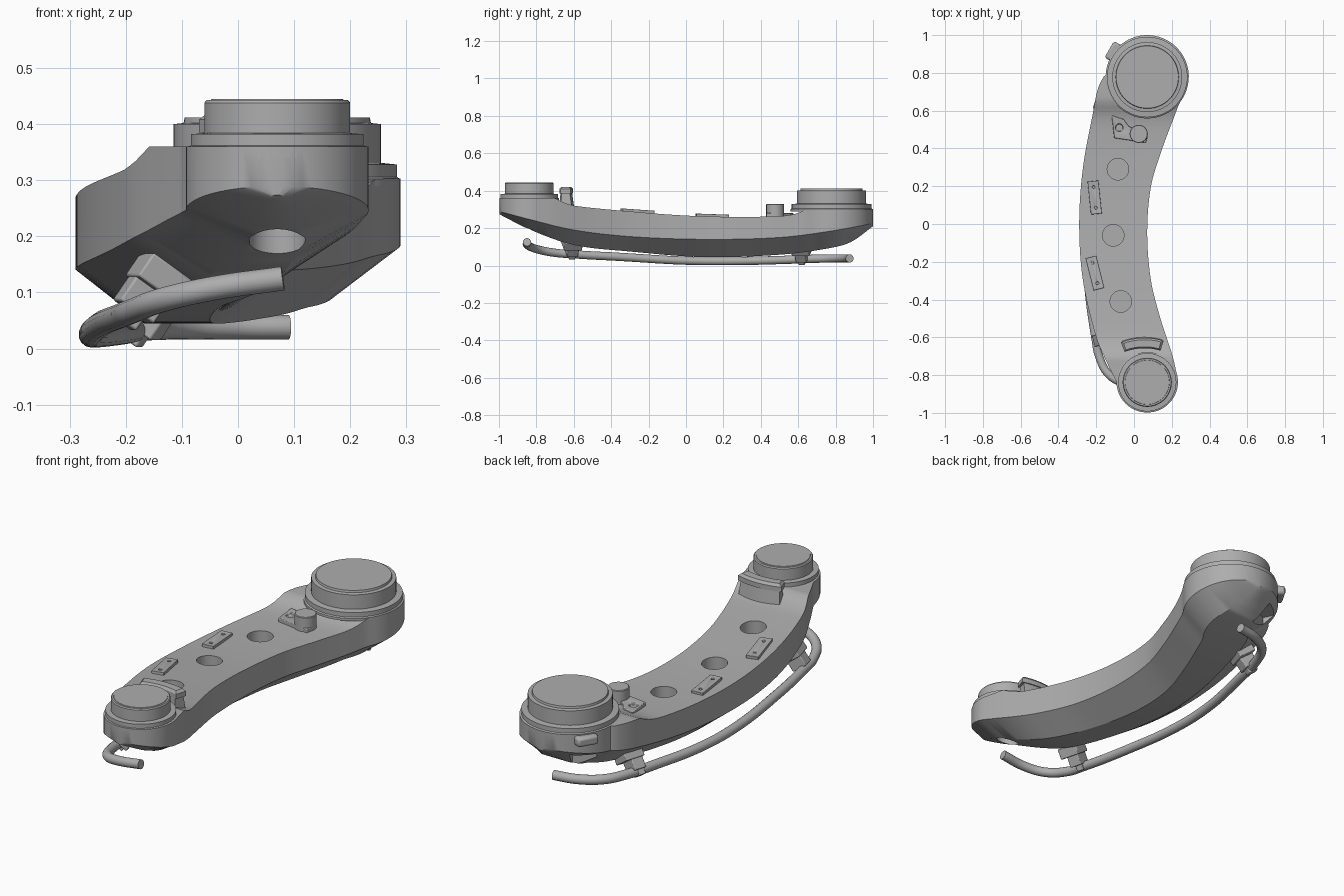
import bpy, bmesh, math
from mathutils import Vector, Matrix

old = bpy.data.objects.get("Cube")
if old:
    bpy.data.objects.remove(old, do_unlink=True)

metal = bpy.data.materials.new("grey metal")
metal.use_nodes = True
GREY = (0.42, 0.42, 0.42, 1)
metal.diffuse_color = GREY
metal.node_tree.nodes["Principled BSDF"].inputs["Base Color"].default_value = GREY


def finish(name, bm, bevel=0, angle=30):
    bmesh.ops.recalc_face_normals(bm, faces=bm.faces)
    me = bpy.data.meshes.new(name)
    bm.to_mesh(me)
    bm.free()
    ob = bpy.data.objects.new(name, me)
    bpy.context.collection.objects.link(ob)
    me.materials.append(metal)
    bpy.ops.object.select_all(action='DESELECT')
    ob.select_set(True)
    bpy.context.view_layer.objects.active = ob
    if bevel:
        mod = ob.modifiers.new("soft edges", 'BEVEL')
        mod.width, mod.segments = bevel, 2
    bpy.ops.object.shade_smooth_by_angle(angle=math.radians(angle))
    return ob


def loft(name, rings, **kw):
    bm = bmesh.new()
    loops = [[bm.verts.new(p) for p in ring] for ring in rings]
    n = len(loops[0])
    for a, b in zip(loops, loops[1:]):
        for i in range(n):
            j = (i + 1) % n
            bm.faces.new((a[i], a[j], b[j], b[i]))
    bm.faces.new(loops[0])
    bm.faces.new(loops[-1])
    return finish(name, bm, **kw)


def disc(name, x, y, profile, sides=64, **kw):
    turn = [2 * math.pi * i / sides for i in range(sides)]
    return loft(name, [[(x + r * math.cos(a), y + r * math.sin(a), z) for a in turn]
                       for r, z in profile], **kw)


def box(name, loc, size, turn=(0, 0, 0), bevel=0):
    bm = bmesh.new()
    bmesh.ops.create_cube(bm, size=1)
    ob = finish(name, bm, bevel)
    ob.data.transform(Matrix.Diagonal((*size, 1)))
    ob.location = loc
    ob.rotation_euler = [math.radians(t) for t in turn]
    return ob


def cut(target, cutter):
    cutter.hide_render = True
    mod = target.modifiers.new("cut", 'BOOLEAN')
    mod.operation, mod.object, mod.solver = 'DIFFERENCE', cutter, 'EXACT'
    bpy.context.view_layer.objects.active = target
    bpy.ops.object.modifier_apply(modifier=mod.name)
    bpy.data.objects.remove(cutter, do_unlink=True)


def curve_at(pts, y):
    """Smooth monotone-friendly interpolation through (y, value) pairs."""
    if y <= pts[0][0]:
        return pts[0][1]
    if y >= pts[-1][0]:
        return pts[-1][1]
    k = max(i for i, p in enumerate(pts[:-1]) if p[0] <= y)

    def slope(i):
        a, b = pts[max(i - 1, 0)], pts[min(i + 1, len(pts) - 1)]
        return (b[1] - a[1]) / (b[0] - a[0])
    (y0, v0), (y1, v1) = pts[k], pts[k + 1]
    h = y1 - y0
    t = (y - y0) / h
    return (v0 * (1 + 2 * t) * (1 - t) ** 2 + slope(k) * h * t * (1 - t) ** 2
            + v1 * t * t * (3 - 2 * t) - slope(k + 1) * h * t * t * (1 - t))


# Arm body: plan edges and heights as functions of y, with round ends
LEFT = [(-.84, -.09), (-.74, -.14), (-.6, -.2), (-.3, -.27), (0, -.29),
        (.3, -.27), (.6, -.215), (.72, -.19), (.8, -.15)]
RIGHT = [(-.84, .23), (-.72, .21), (-.5, .14), (-.3, .09), (-.05, .07),
         (.2, .09), (.4, .15), (.6, .225), (.78, .29)]
TOP = [(-.7, .36), (-.65, .335), (-.58, .317), (-.25, .285), (0, .267),
       (.25, .26), (.5, .264), (.58, .275), (.65, .303)]
RIDGE = [(-1, .29), (-.83, .245), (-.6, .19), (-.3, .155), (.1, .14),
         (.5, .15), (.78, .185), (1, .225)]
BOTTOM = [(-1, .275), (-.83, .19), (-.6, .11), (-.3, .075), (.1, .045),
          (.5, .058), (.75, .09), (.88, .125), (1, .21)]
FRONT, BACK = (.07, -.835, .163), (.07, .78, .22)


def section(y):
    xl, xr = curve_at(LEFT, y), curve_at(RIGHT, y)
    for (cx, cy, r), s in ((FRONT, -1), (BACK, 1)):
        if abs(y - cy) < r:
            w = math.sqrt(r * r - (y - cy) ** 2)
            if s * (y - cy) > 0:
                xl, xr = cx - w, cx + w
            else:
                xl, xr = min(xl, cx - w), max(xr, cx + w)
    inset = min(.12, .38 * (xr - xl))
    t, m, b = (curve_at(c, y) for c in (TOP, RIDGE, BOTTOM))
    return [(xl, y, t), (xr, y, t), (xr, y, m), (xr - inset, y, b),
            (xl + inset, y, b), (xl, y, m)]


quarter = [math.radians(a) for a in range(4, 90, 6)]
stations = [FRONT[1] - FRONT[2] * math.cos(a) for a in quarter]
stations += [FRONT[1] + (BACK[1] - FRONT[1]) * i / 60 for i in range(61)]
stations += [BACK[1] + BACK[2] * math.cos(a) for a in reversed(quarter)]
arm = loft("arm_body", [section(y) for y in stations])

# Blind round pockets on top, drain hole and rear recess underneath
for x, y in ((-.085, .29), (-.11, -.06), (-.07, -.41)):
    cut(arm, disc("pocket_cutter", x, y, [(.057, .18), (.057, .4)], 40))
cut(arm, disc("hole_cutter", .07, -.83, [(.05, .1), (.05, .24)], 40))
cut(arm, box("recess_cutter", (-.07, .88, .14), (.11, .1, .1), (0, 0, 25)))
bpy.ops.object.select_all(action='DESELECT')
arm.select_set(True)
bpy.context.view_layer.objects.active = arm
bpy.ops.object.shade_smooth_by_angle(angle=math.radians(30))

# Round bosses on both ends
disc("front_boss", .07, -.838,
     [(.16, .34), (.16, .36), (.154, .362), (.154, .382), (.13, .384),
      (.13, .438), (.126, .443), (.118, .443), (.117, .445)])
disc("rear_boss", .07, .778,
     [(.219, .29), (.219, .302), (.213, .306), (.213, .328), (.185, .331),
      (.185, .4), (.167, .402), (.165, .412)])

# Thin two-hole plates following the outer edge
for name, x, y, turn in (("rear_plate", -.208, .14, 6), ("front_plate", -.207, -.26, 14)):
    z = curve_at(TOP, y)
    tilt = -2 if y > 0 else -4
    plate = box(name, (x, y, z + .004), (.058, .175, .018), (tilt, 0, turn), .003)
    for s in (-1, 1):
        hole = Matrix.Rotation(math.radians(turn), 3, 'Z') @ Vector((0, s * .055, 0))
        cut(plate, disc("plate_hole_cutter", x + hole.x, y + hole.y,
                        [(.008, z + .006), (.008, z + .05)], 16))

# Rear sensor bracket with round post
lug = [(-.118, .575), (-.105, .455), (.062, .43), (.072, .465), (-.03, .52), (-.055, .555)]
bracket = loft("sensor_bracket", [[(x, y, z) for x, y in lug] for z in (.25, .28)], bevel=.003)
cut(bracket, disc("bracket_hole_cutter", -.078, .51, [(.02, .268), (.02, .3)], 24))
disc("sensor_post", .025, .477, [(.048, .25), (.048, .327), (.045, .33)], 40)


# Curved stop standing behind the front boss
def arc(r_in, r_out, a0, a1, z):
    turn = [math.radians(a0 + (a1 - a0) * i / 12) for i in range(13)]
    pts = [(r_out, a) for a in turn] + [(r_in, a) for a in reversed(turn)]
    return [(.055 + r * math.cos(a), -.95 + r * math.sin(a), z) for r, a in pts]


loft("curved_stop", [arc(.29, .355, 74, 110, .29), arc(.295, .34, 75, 109, .395)])
loft("curved_stop_rim", [arc(.292, .347, 73, 111, .385), arc(.292, .347, 73, 111, .408),
                         arc(.3, .337, 75, 109, .42)])

# Side lug below the rear flange
box("rear_side_lug", (-.105, .91, .275), (.06, .1, .045), (0, 0, -30), .012)

# Bent pipe running beneath the outer edge
path = [(.08, -.85, .125), (-.04, -.845, .108), (-.13, -.8, .088), (-.185, -.7, .068),
        (-.205, -.6, .06), (-.24, -.35, .046), (-.262, 0, .026), (-.25, .25, .024),
        (-.2, .52, .03), (-.165, .68, .036), (-.11, .79, .038), (-.02, .85, .038),
        (.09, .875, .038)]
cu = bpy.data.curves.new("pipe", 'CURVE')
cu.dimensions, cu.bevel_depth, cu.bevel_resolution = '3D', .022, 5
cu.use_fill_caps = True
cu.resolution_u = 8
spline = cu.splines.new('BEZIER')
spline.bezier_points.add(len(path) - 1)
for point, co in zip(spline.bezier_points, path):
    point.co = co
    point.handle_left_type = point.handle_right_type = 'AUTO'
cu.materials.append(metal)
pipe = bpy.data.objects.new("pipe", cu)
bpy.context.collection.objects.link(pipe)

# Clamps holding the pipe to the underside
for name, x, y, z, turn in (("front", -.17, -.61, .08, 14), ("rear", -.16, .62, .05, -18)):
    box(name + "_clamp_foot", (x + .03, y, z + .045), (.09, .1, .05), (0, 35, turn), .004)
    box(name + "_clamp_block", (x, y, z + .01), (.075, .06, .06), (0, 35, turn), .004)
    box(name + "_clamp_strap", (x - .02, y, z - .012), (.05, .035, .055), (0, 35, turn), .004)
